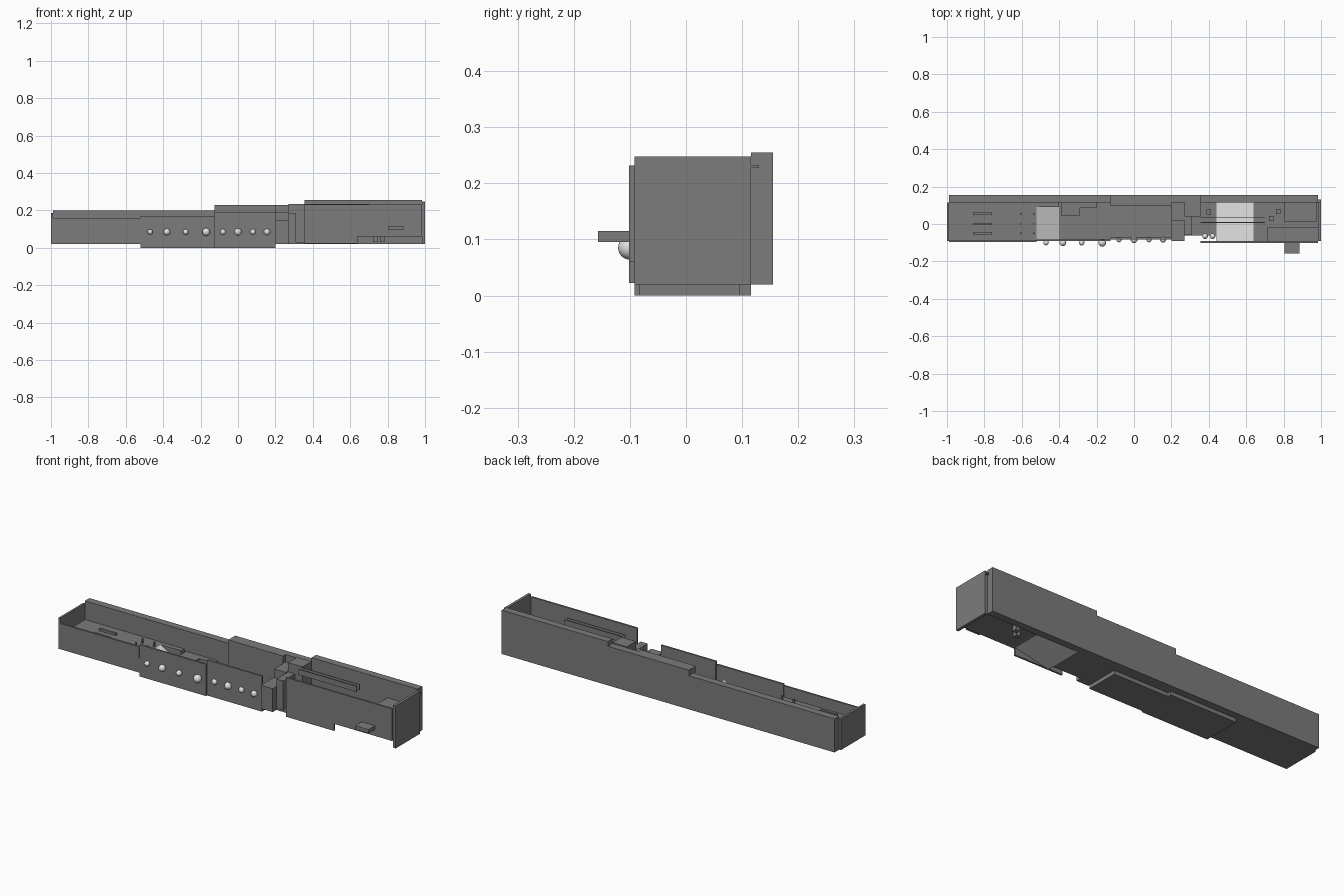
import bpy, bmesh

cube = bpy.data.objects.get("Cube")
if cube:
    bpy.data.objects.remove(cube, do_unlink=True)


def material(name, value):
    m = bpy.data.materials.new(name)
    m.use_nodes = True
    col = (value, value, value, 1)
    m.diffuse_color = col
    m.node_tree.nodes["Principled BSDF"].inputs["Base Color"].default_value = col
    return m


GREY = material("dark grey", 0.2)
WHITE = material("off white", 0.75)


def finish(name, bm, mat):
    bmesh.ops.recalc_face_normals(bm, faces=bm.faces)
    me = bpy.data.meshes.new(name)
    bm.to_mesh(me)
    bm.free()
    me.materials.append(mat)
    ob = bpy.data.objects.new(name, me)
    bpy.context.collection.objects.link(ob)
    return ob


def prism(name, profile, y0, y1, mat=GREY):
    """Extrude an x-z outline along y."""
    bm = bmesh.new()
    face = bm.faces.new([bm.verts.new((x, y0, z)) for x, z in profile])
    new = bmesh.ops.extrude_face_region(bm, geom=[face])["geom"]
    verts = [g for g in new if isinstance(g, bmesh.types.BMVert)]
    bmesh.ops.translate(bm, verts=verts, vec=(0, y1 - y0, 0))
    return finish(name, bm, mat)


def box(name, x, y, z, mat=GREY):
    outline = [(x[0], z[0]), (x[1], z[0]), (x[1], z[1]), (x[0], z[1])]
    return prism(name, outline, y[0], y[1], mat)


def bulb(name, x, y, z, r):
    bm = bmesh.new()
    bmesh.ops.create_uvsphere(bm, u_segments=20, v_segments=12, radius=r)
    bmesh.ops.translate(bm, verts=bm.verts, vec=(x, y, z))
    for f in bm.faces:
        f.smooth = True
    finish(name, bm, WHITE)


FRONT, BACK = -0.092, 0.116
FULL = (FRONT, BACK)

# Stepped back wall and the two end plates
prism("back_wall", [(-0.99, 0.02), (0.985, 0.02), (0.985, 0.255), (0.355, 0.255),
                    (0.355, 0.23), (-0.125, 0.23), (-0.125, 0.2), (-0.99, 0.2)], BACK, 0.155)
box("right_end_plate", (-1, -0.988), FULL, (0.02, 0.187))
box("left_end_plate", (0.985, 1), FULL, (0.02, 0.248))
box("end_latch", (0.985, 1.0), (0.082, 0.13), (0.228, 0.233))

# Raised deck on the right, with its front wall
box("right_deck", (-0.99, -0.52), FULL, (0.02, 0.1))
box("right_front_wall", (-0.99, -0.52), (FRONT - 0.004, FRONT + 0.006), (0.1, 0.16))
for y in (-0.05, 0, 0.055):
    box("deck_bar", (-0.86, -0.76), (y - 0.006, y + 0.006), (0.1, 0.112))
    for x in (-0.605, -0.535):
        box("deck_peg", (x - 0.004, x + 0.004), (y - 0.004, y + 0.004), (0.1, 0.125))

# Sunken middle bays and their lamp panels
box("wide_pit_floor", (-0.52, -0.125), FULL, (0, 0.022))
prism("right_ramp", [(-0.52, 0.02), (-0.4, 0.02), (-0.4, 0.025), (-0.52, 0.1)],
      FRONT + 0.006, 0.09, WHITE)
box("right_ramp_side", (-0.52, -0.4), (0.09, BACK), (0.02, 0.1))
box("wide_lamp_panel", (-0.52, -0.125), (FRONT, FRONT + 0.01), (0, 0.17))
box("deep_shelf", (-0.39, -0.29), (0.045, BACK), (0.02, 0.09))
box("shallow_shelf", (-0.29, -0.2), (0.085, BACK), (0.02, 0.09))
box("narrow_pit_floor", (-0.125, 0.2), (-0.073, 0.096), (0, 0.022))
box("narrow_lamp_panel", (-0.125, 0.2), (-0.083, -0.073), (0, 0.19))
box("inner_back_panel", (-0.125, 0.2), (0.096, BACK), (0.02, 0.23))

# Round lamps
for x, r in ((-0.47, 0.014), (-0.38, 0.018), (-0.28, 0.015), (-0.17, 0.021)):
    bulb("wide_panel_lamp", x, -0.1, 0.085, r)
for x, r in ((-0.08, 0.015), (0, 0.019), (0.08, 0.015), (0.155, 0.017)):
    bulb("narrow_panel_lamp", x, -0.083, 0.085, r)
for x in (0.38, 0.42):
    bulb("inner_lamp", x, -0.065, 0.14, 0.015)

# Stepped blocks at the gap
box("gap_block", (0.2, 0.27), FULL, (0.02, 0.145))
box("gap_block_top", (0.2, 0.27), (0.02, BACK), (0.145, 0.19))
box("gap_post", (0.27, 0.355), (0.04, BACK), (0.02, 0.235))
box("gap_step", (0.27, 0.31), (-0.06, 0.04), (0.02, 0.185))
box("gap_floor", (0.27, 0.44), (FRONT + 0.03, BACK), (0.02, 0.03))

# Left bay: ramp, deck and notched front plate
prism("left_ramp", [(0.44, 0.02), (0.64, 0.06), (0.64, 0.075), (0.44, 0.03)],
      FRONT, BACK, WHITE)
box("left_deck", (0.64, 0.985), FULL, (0.06, 0.075))
prism("left_front_plate", [(0.355, 0.022), (0.64, 0.022), (0.64, 0.06), (0.985, 0.06),
                           (0.985, 0.232), (0.355, 0.232)], -0.102, FRONT)
box("side_handle", (0.805, 0.885), (-0.157, -0.1), (0.095, 0.115))
for y in (0.008, 0.033):
    box("top_rail", (0.355, 0.7), (y - 0.002, y + 0.002), (0.205, 0.235))

# Fittings on the left deck
box("corner_box", (0.805, 0.975), (0.01, BACK), (0.075, 0.16))
box("front_step", (0.71, 0.985), (FRONT, -0.02), (0.075, 0.1))
for x, y in ((0.735, 0.03), (0.77, 0.067), (0.4, 0.065)):
    box("deck_cube", (x - 0.012, x + 0.012), (y - 0.013, y + 0.013), (0.03, 0.1))
